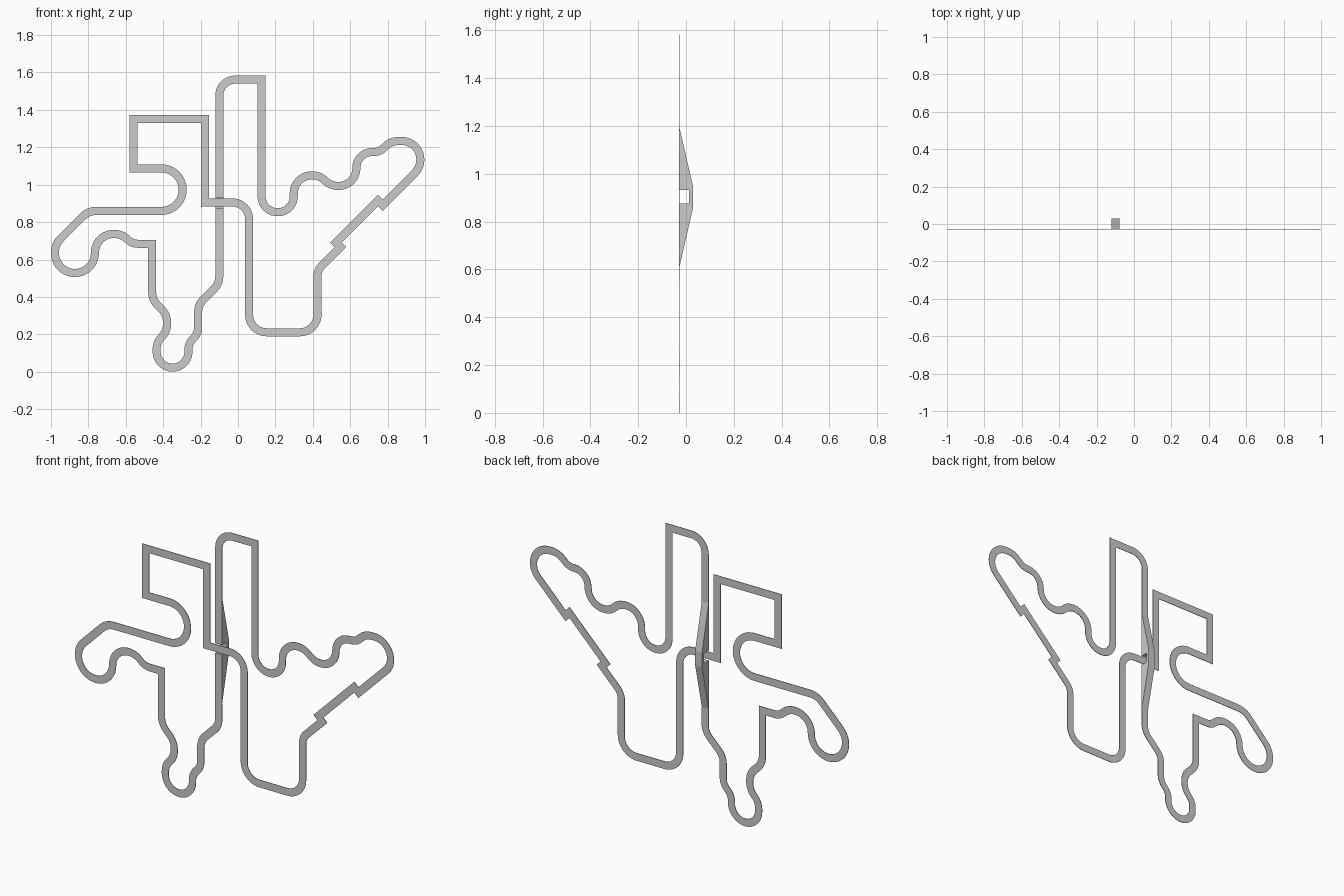
import bpy, bmesh, math
from mathutils import Vector

if "Cube" in bpy.data.objects:
    bpy.data.objects.remove(bpy.data.objects["Cube"])

HALF = 0.0215      # half of the road width
BACK = -0.03       # front plane of the road
THICK = 0.003

# Corners of the centre line (x, z, fillet radius), from bridge top round to bridge foot
CORNERS = [
    (-.10, 1.20, 0), (-.10, 1.562, .085), (.126, 1.562, 0),
    (.126, .853, .085), (.298, .853, .085), (.298, 1.05, .096),
    (.438, 1.05, .096), (.495, .993, .096), (.633, .993, .096),
    (.633, 1.175, .085), (.758, 1.175, .08), (.817, 1.234, .1), (.975, 1.234, .1),
    (.975, 1.092, .1), (.774, .891, 0), (.749, .916, 0), (.524, .691, 0),
    (.548, .667, 0), (.425, .544, .08), (.425, .211, .095), (.059, .211, .095),
    (.059, .905, .088), (-.176, .905, 0), (-.176, 1.352, 0), (-.558, 1.352, 0),
    (-.558, 1.087, 0), (-.296, 1.087, .113), (-.296, .86, .113), (-.80, .86, .1),
    (-.979, .681, .107), (-.979, .528, .107), (-.765, .528, .107),
    (-.765, .737, .1), (-.62, .737, .1), (-.567, .684, .08), (-.459, .684, 0),
    (-.459, .385, .1), (-.379, .305, .1), (-.379, .215, .1), (-.435, .159, .085),
    (-.435, .022, .085), (-.265, .022, .085), (-.265, .152, .08), (-.213, .204, .08),
    (-.213, .358, .09), (-.10, .471, .09), (-.10, .60, 0),
]


def fillet(corners):
    """Centre line points with every rounded corner turned into an arc."""
    out = []
    for i, (x, z, r) in enumerate(corners):
        p = Vector((x, z))
        if r == 0:
            out.append(p)
            continue
        a = (Vector(corners[i - 1][:2]) - p).normalized()
        b = (Vector(corners[i + 1][:2]) - p).normalized()
        turn = math.pi - a.angle(b)
        centre = p + (a + b).normalized() * (r / math.cos(turn / 2))
        start = p + a * (r * math.tan(turn / 2)) - centre
        sign = 1 if (-a).cross(b) > 0 else -1
        n = max(2, round(turn / (math.pi / 20)))
        for k in range(n + 1):
            t = sign * turn * k / n
            c, s = math.cos(t), math.sin(t)
            q = centre + Vector((start.x * c - start.y * s, start.x * s + start.y * c))
            if not out or (q - out[-1]).length > 1e-3:
                out.append(q)
    return out


def finish(bm, name):
    bmesh.ops.recalc_face_normals(bm, faces=bm.faces[:])
    mesh = bpy.data.meshes.new(name)
    bm.to_mesh(mesh)
    bm.free()
    obj = bpy.data.objects.new(name, mesh)
    bpy.context.collection.objects.link(obj)
    return obj


# Road: a thin flat ribbon with mitred corners
pts = fillet(CORNERS)
bm = bmesh.new()
rings = []
for i, p in enumerate(pts):
    d1 = (p - pts[i - 1]).normalized() if i else Vector((0, 1))
    d2 = (pts[i + 1] - p).normalized() if i < len(pts) - 1 else Vector((0, 1))
    n1, n2 = Vector((-d1.y, d1.x)), Vector((-d2.y, d2.x))
    m = (n1 + n2).normalized()
    m *= HALF / m.dot(n1)
    rings.append([bm.verts.new((q.x, y, q.y)) for q, y in (
        (p + m, BACK), (p - m, BACK), (p - m, BACK + THICK), (p + m, BACK + THICK))])
for r1, r2 in zip(rings, rings[1:]):
    for k in range(4):
        j = (k + 1) % 4
        bm.faces.new((r1[k], r1[j], r2[j], r2[k]))
finish(bm, "track_road")

# Bridge: side profile (y, z) with a tunnel notch, extruded across the road width
profile = [(BACK, .60), (.03, .86), (.03, .945), (BACK, 1.205),
           (BACK, .932), (.012, .932), (.012, .876), (BACK, .876)]
bm = bmesh.new()
face = bm.faces.new([bm.verts.new((-.10 - HALF, y, z)) for y, z in profile])
ext = bmesh.ops.extrude_face_region(bm, geom=[face])
bmesh.ops.translate(bm, vec=(2 * HALF, 0, 0),
                    verts=[v for v in ext["geom"] if isinstance(v, bmesh.types.BMVert)])
finish(bm, "bridge")
